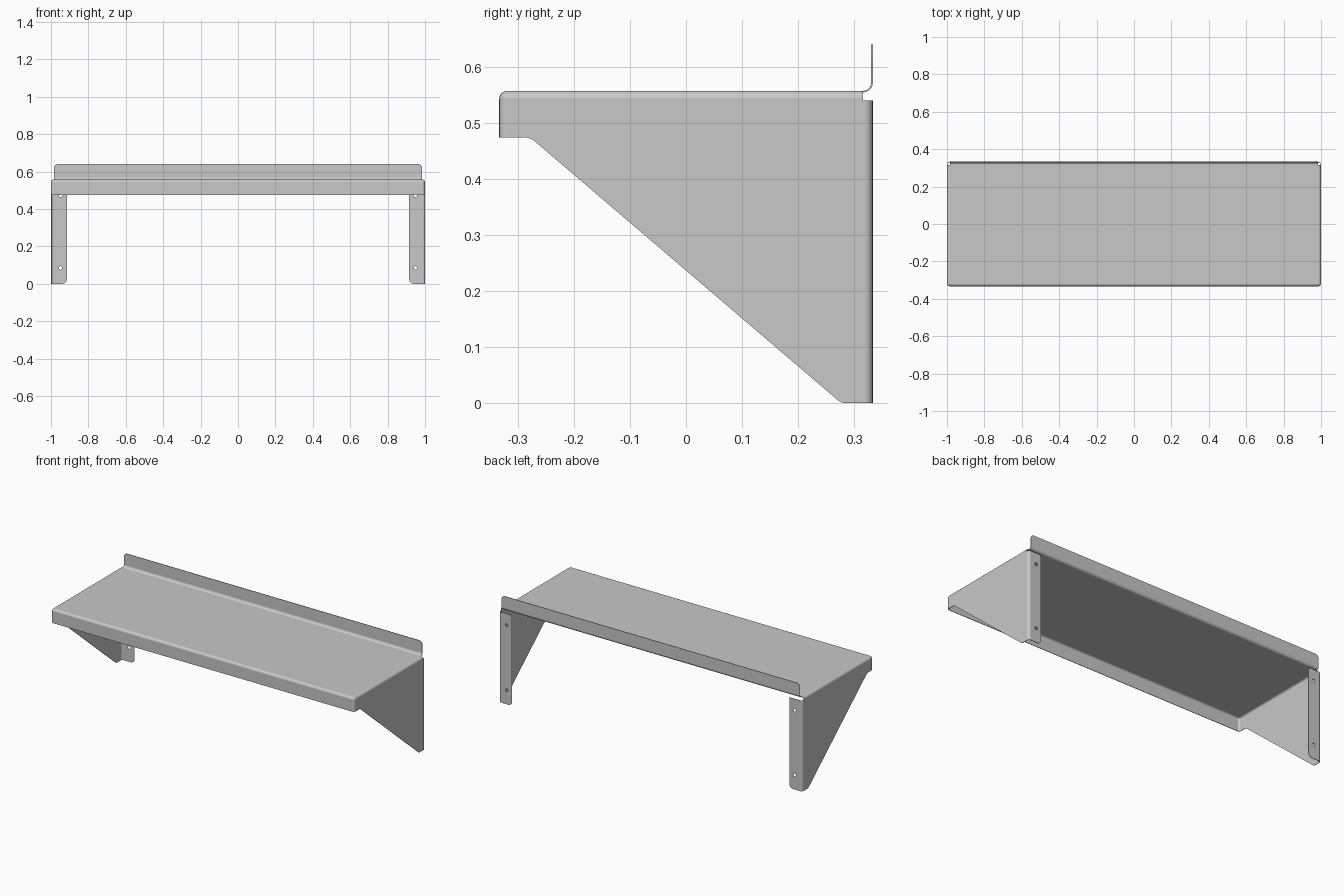
import bpy, bmesh, math
from mathutils import Vector, Matrix

if "Cube" in bpy.data.objects:
    bpy.data.objects.remove(bpy.data.objects["Cube"])

T = 0.003          # sheet thickness
BEND = 0.0145      # bend radius
TOP, LIP = 0.557, 0.474
FRONT, BACK = -0.333, 0.333
SPLASH = BACK - T  # front face of the upstand
NX = 0.984         # relief notch, inner x
NY = 0.316         # relief notch, inner y
NZ = 0.54          # top of the wall flanges


def rounded(points, steps=6):
    """Points are (x, y, z) or (x, y, z, radius); returns a filleted outline."""
    out = []
    n = len(points)
    for i, p in enumerate(points):
        c = Vector(p[:3])
        if len(p) == 3:
            out.append(c)
            continue
        a = (Vector(points[i - 1][:3]) - c).normalized()
        b = (Vector(points[(i + 1) % n][:3]) - c).normalized()
        half = a.angle(b) / 2
        r = p[3]
        centre = c + (a + b).normalized() * (r / math.sin(half))
        s = c + a * (r / math.tan(half)) - centre
        e = c + b * (r / math.tan(half)) - centre
        for k in range(steps + 1):
            out.append(centre + s.lerp(e, k / steps).normalized() * r)
    return out


def panel(bm, points, normal):
    face = bm.faces.new([bm.verts.new(p) for p in rounded(points)])
    face.normal_update()
    if face.normal.dot(Vector(normal)) < 0:
        face.normal_flip()


steel = bpy.data.materials.new("brushed steel grey")
steel.diffuse_color = (0.58, 0.58, 0.58, 1)
steel.use_nodes = True
steel.node_tree.nodes["Principled BSDF"].inputs["Base Color"].default_value = steel.diffuse_color

bm = bmesh.new()
# shelf surface with notched rear corners
panel(bm, [(-1, FRONT, TOP), (1, FRONT, TOP), (1, NY, TOP), (NX, NY, TOP),
           (NX, SPLASH, TOP), (-NX, SPLASH, TOP), (-NX, NY, TOP), (-1, NY, TOP)],
      (0, 0, 1))
# front lip
panel(bm, [(-1, FRONT, LIP), (1, FRONT, LIP), (1, FRONT, TOP), (-1, FRONT, TOP)],
      (0, -1, 0))
# rear upstand
panel(bm, [(-NX, SPLASH, TOP), (NX, SPLASH, TOP),
           (NX, SPLASH, 0.64, 0.022), (-NX, SPLASH, 0.64, 0.022)], (0, -1, 0))
for s in (-1, 1):
    # tapering side bracket
    panel(bm, [(s, FRONT, TOP), (s, FRONT, LIP), (s, -0.278, LIP, 0.03),
               (s, 0.277, 0, 0.025), (s, BACK, 0), (s, BACK, NZ),
               (s, NY, NZ), (s, NY, TOP)], (s, 0, 0))
    # wall flange
    panel(bm, [(s, BACK, 0), (s, BACK, NZ), (s * 0.915, BACK, NZ),
               (s * 0.915, BACK, 0, 0.024)], (0, 1, 0))

# join the panels and round every bend
bmesh.ops.remove_doubles(bm, verts=bm.verts, dist=1e-5)
bends = [e for e in bm.edges if len(e.link_faces) == 2]
bmesh.ops.bevel(bm, geom=bends, offset=BEND, segments=5, profile=0.5,
                affect='EDGES', clamp_overlap=False)
mesh = bpy.data.meshes.new("wall_shelf")
bm.to_mesh(mesh)
bm.free()
mesh.materials.append(steel)
shelf = bpy.data.objects.new("wall_shelf", mesh)
bpy.context.collection.objects.link(shelf)

# screw hole cutter
bm = bmesh.new()
for x in (-0.949, 0.949):
    for z in (0.085, 0.472):
        bmesh.ops.create_cone(bm, cap_ends=True, segments=20, radius1=0.009,
                              radius2=0.009, depth=0.06,
                              matrix=Matrix.Translation((x, BACK, z))
                              @ Matrix.Rotation(math.pi / 2, 4, 'X'))
cut_mesh = bpy.data.meshes.new("screw_hole_cutter")
bm.to_mesh(cut_mesh)
bm.free()
cutter = bpy.data.objects.new("screw_hole_cutter", cut_mesh)
bpy.context.collection.objects.link(cutter)
cutter.hide_render = True

# sheet thickness and holes
solid = shelf.modifiers.new("thickness", 'SOLIDIFY')
solid.thickness = T
solid.offset = -1
holes = shelf.modifiers.new("holes", 'BOOLEAN')
holes.operation = 'DIFFERENCE'
holes.solver = 'EXACT'
holes.object = cutter

bpy.context.view_layer.objects.active = shelf
shelf.select_set(True)
for name in ("thickness", "holes"):
    bpy.ops.object.modifier_apply(modifier=name)
bpy.data.objects.remove(cutter)
bpy.ops.object.shade_smooth_by_angle(angle=math.radians(32))

# keep the large panels evenly flat beside the bends
flat = shelf.modifiers.new("flat_panels", 'WEIGHTED_NORMAL')
flat.keep_sharp = True
flat.weight = 100
